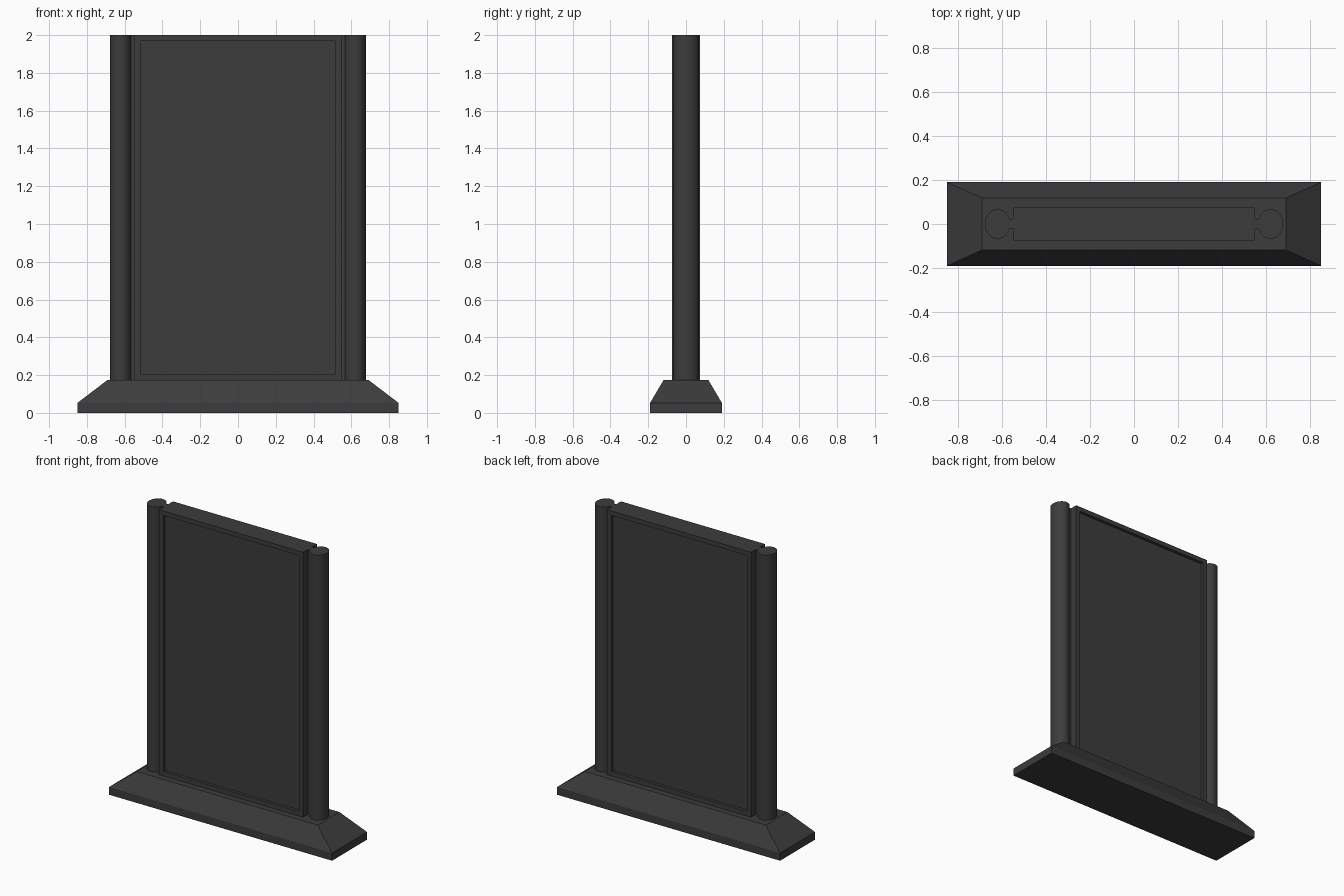
import bpy, bmesh, math

if "Cube" in bpy.data.objects:
    bpy.data.objects.remove(bpy.data.objects["Cube"])

dark = bpy.data.materials.new("dark_grey")
dark.diffuse_color = (0.045, 0.045, 0.045, 1)
dark.use_nodes = True
dark.node_tree.nodes["Principled BSDF"].inputs["Base Color"].default_value = dark.diffuse_color

TOP, BASE_TOP = 2.0, 0.175


def loft(name, sections):
    """Join equal-length outlines, given as (points, z), into a closed solid."""
    bm = bmesh.new()
    rings = [[bm.verts.new((x, y, z)) for x, y in pts] for pts, z in sections]
    n = len(rings[0])
    for a, b in zip(rings, rings[1:]):
        for i in range(n):
            j = (i + 1) % n
            bm.faces.new((a[i], a[j], b[j], b[i]))
    bm.faces.new(rings[0][::-1])
    bm.faces.new(rings[-1])
    bmesh.ops.recalc_face_normals(bm, faces=bm.faces)
    mesh = bpy.data.meshes.new(name)
    bm.to_mesh(mesh)
    bm.free()
    mesh.materials.append(dark)
    obj = bpy.data.objects.new(name, mesh)
    bpy.context.collection.objects.link(obj)
    return obj


def rect(hx, hy):
    return [(-hx, -hy), (hx, -hy), (hx, hy), (-hx, hy)]


# Base: upright plinth edge with a sloped top
loft("base", [(rect(0.85, 0.19), 0), (rect(0.85, 0.19), 0.053),
              (rect(0.69, 0.118), BASE_TOP)])

# Sign panel with a recessed display on front and back
panel = loft("sign_panel", [(rect(0.548, 0.075), BASE_TOP), (rect(0.548, 0.075), TOP)])
bm = bmesh.new()
bm.from_mesh(panel.data)
bm.normal_update()
sides = [f for f in bm.faces if abs(f.normal.y) > 0.9]
bmesh.ops.inset_individual(bm, faces=sides, thickness=0.044, depth=0)
bmesh.ops.inset_individual(bm, faces=sides, thickness=0, depth=-0.02)
bm.to_mesh(panel.data)
bm.free()

# Side posts: rounded section with a narrow neck joining the panel
for side, label in ((-1, "left"), (1, "right")):
    a0 = math.asin(0.023 / 0.068)
    start, end = -math.pi + a0, math.pi - a0
    pts = [(side * 0.548, -0.023)]
    for i in range(33):
        a = start + (end - start) * i / 32
        pts.append((side * (0.62 + 0.057 * math.cos(a)), 0.068 * math.sin(a)))
    pts.append((side * 0.548, 0.023))
    post = loft(label + "_post", [(pts, BASE_TOP), (pts, TOP)])
    bpy.ops.object.select_all(action='DESELECT')
    post.select_set(True)
    bpy.context.view_layer.objects.active = post
    bpy.ops.object.shade_smooth_by_angle(angle=math.radians(30))
